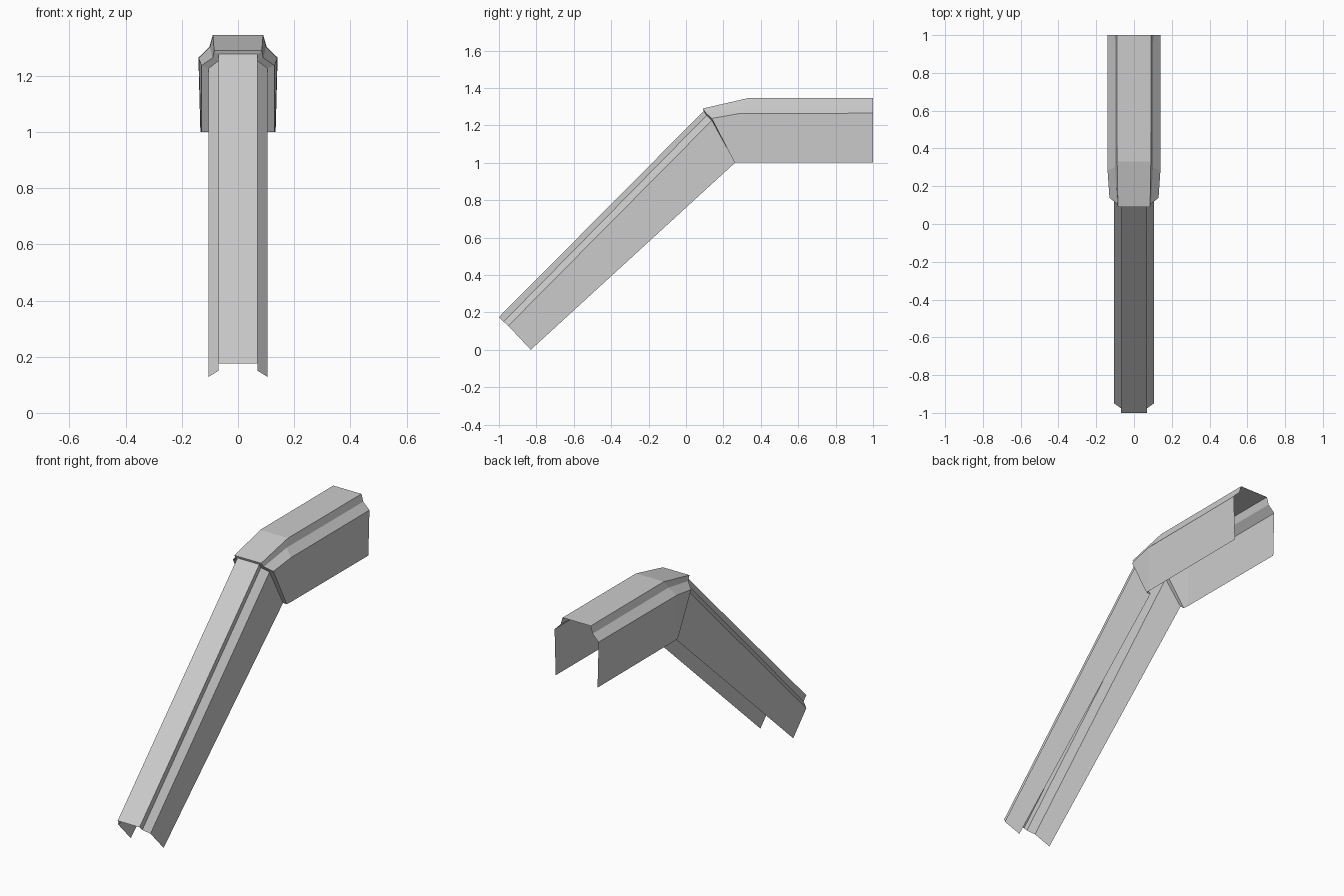
import bpy

if "Cube" in bpy.data.objects:
    bpy.data.objects.remove(bpy.data.objects["Cube"])


def mirrored(half):
    # half section runs top edge -> chamfer -> lower edge; reflect it across x
    return [(-x, y, z) for x, y, z in reversed(half)] + list(half)


def loft(name, halves):
    # skin open cross-sections into a thin channel with flat faces
    rings = [mirrored(h) for h in halves]
    n = len(rings[0])
    verts = [p for r in rings for p in r]
    faces = [(k * n + i, k * n + i + 1, (k + 1) * n + i + 1, (k + 1) * n + i)
             for k in range(len(rings) - 1) for i in range(n - 1)]
    mesh = bpy.data.meshes.new(name)
    mesh.from_pydata(verts, [], faces)
    mesh.update()
    obj = bpy.data.objects.new(name, mesh)
    bpy.context.collection.objects.link(obj)
    return obj


# cross-sections of the sloping channel
foot = [(.07, -1, .175), (.07, -.975, .15), (.105, -.95, .128), (.105, -.83, 0)]
joint = [(.07, .095, 1.277), (.07, .11, 1.253), (.105, .138, 1.226), (.105, .262, 1.0)]

# cross-sections of the wider level channel
rim = [(.085, .09, 1.29), (.09, .108, 1.264), (.13, .138, 1.237), (.13, .26, 1.0)]
bend = [(.089, .33, 1.345), (.1, .30, 1.303), (.14, .285, 1.263), (.132, .29, 1.0)]
back = [(.09, 1, 1.345), (.102, 1, 1.303), (.141, 1, 1.265), (.134, 1, 1.0)]

loft("sloping_channel", [joint, foot])
loft("level_channel", [back, bend, rim])
loft("joint_lip", [rim, joint])
